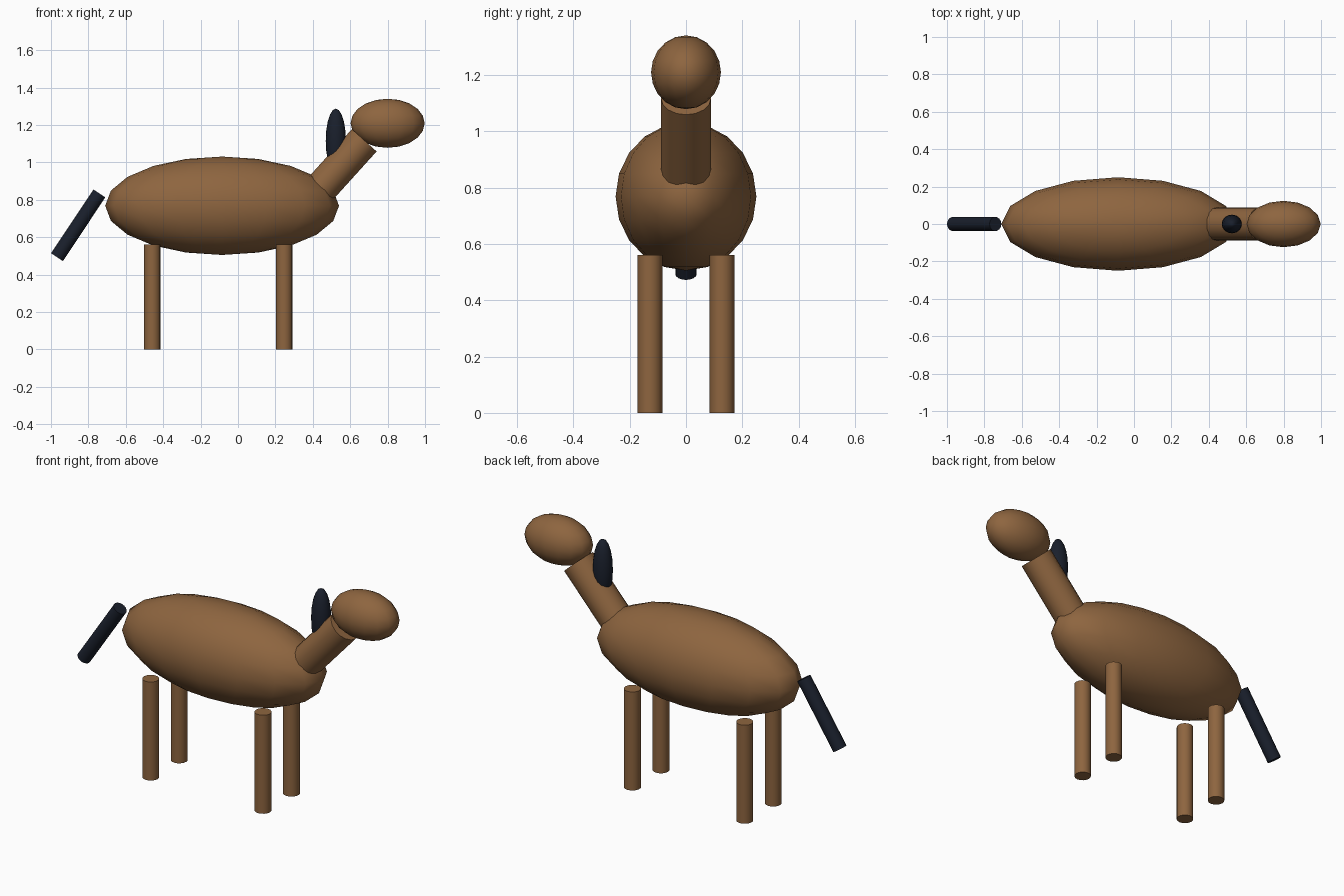
import bpy
import math
from mathutils import Vector

if "Cube" in bpy.data.objects:
    bpy.data.objects.remove(bpy.data.objects["Cube"])


def material(name, rgb):
    m = bpy.data.materials.new(name)
    m.diffuse_color = (*rgb, 1)
    m.use_nodes = True
    m.node_tree.nodes["Principled BSDF"].inputs["Base Color"].default_value = m.diffuse_color
    return m


BROWN = material("brown coat", (0.27, 0.13, 0.05))
DARK = material("dark hair", (0.010, 0.014, 0.025))


def ellipsoid(name, centre, radii, mat):
    bpy.ops.mesh.primitive_uv_sphere_add(segments=16, ring_count=10, radius=1, location=centre)
    ob = bpy.context.object
    ob.name = name
    ob.scale = radii
    bpy.ops.object.transform_apply(location=False, rotation=False, scale=True)
    bpy.ops.object.shade_smooth()
    ob.data.materials.append(mat)
    return ob


def rod(name, start, end, radius, mat):
    a, b = Vector(start), Vector(end)
    bpy.ops.mesh.primitive_cylinder_add(vertices=16, radius=radius, depth=(b - a).length,
                                        location=(a + b) / 2)
    ob = bpy.context.object
    ob.name = name
    ob.rotation_euler = (0, math.atan2(b.x - a.x, b.z - a.z) if a.x != b.x else 0, 0)
    bpy.ops.object.shade_smooth_by_angle(angle=math.radians(40))
    ob.data.materials.append(mat)
    return ob


# Torso, neck and head
ellipsoid("body", (-0.085, 0, 0.768), (0.625, 0.25, 0.263), BROWN)
rod("neck", (0.42, 0, 0.836), (0.675, 0, 1.118), 0.089, BROWN)
ellipsoid("head", (0.80, 0, 1.209), (0.198, 0.124, 0.131), BROWN)

# Mane and tail
ellipsoid("mane", (0.523, 0, 1.115), (0.054, 0.05, 0.172), DARK)
rod("tail", (-0.741, 0, 0.834), (-0.968, 0, 0.493), 0.038, DARK)

# Four legs
for end, x in (("front", 0.247), ("rear", -0.459)):
    for side, y in (("right", -0.128), ("left", 0.128)):
        rod(f"{end}_{side}_leg", (x, y, 0), (x, y, 0.56), 0.044, BROWN)
